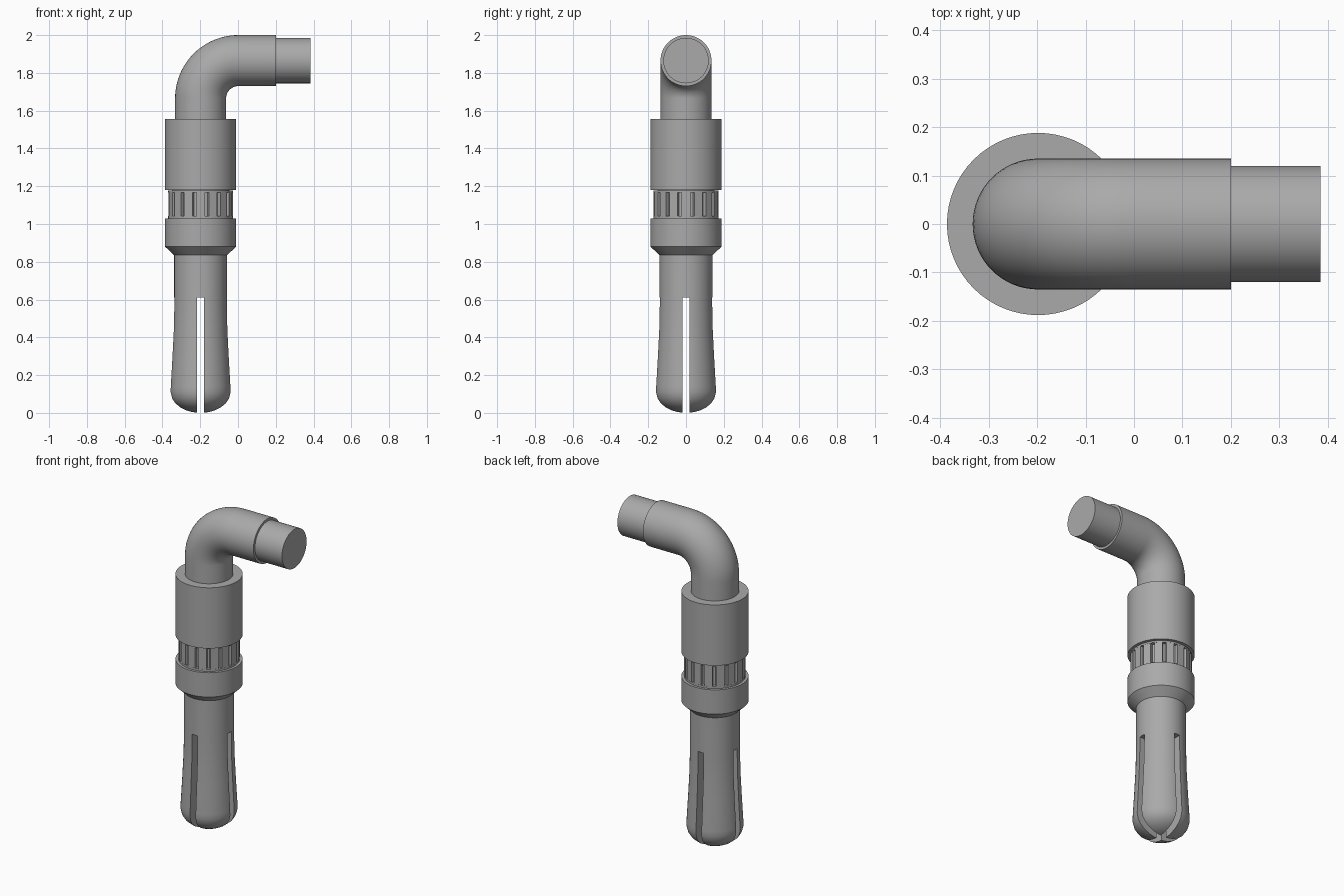
import bpy, bmesh, math
from mathutils import Matrix, Vector

if "Cube" in bpy.data.objects:
    bpy.data.objects.remove(bpy.data.objects["Cube"])

AX = -0.198    # x of the upright axis
SEG = 64

gray = bpy.data.materials.new("plain gray")
gray.use_nodes = True
gray.diffuse_color = (0.4, 0.4, 0.4, 1)
gray.node_tree.nodes["Principled BSDF"].inputs["Base Color"].default_value = (0.4, 0.4, 0.4, 1)


def finish(bm, name, smooth=True):
    bmesh.ops.recalc_face_normals(bm, faces=bm.faces)
    mesh = bpy.data.meshes.new(name)
    bm.to_mesh(mesh)
    bm.free()
    mesh.materials.append(gray)
    ob = bpy.data.objects.new(name, mesh)
    bpy.context.collection.objects.link(ob)
    if smooth:
        shade(ob)
    return ob


def shade(ob):
    bpy.ops.object.select_all(action="DESELECT")
    ob.select_set(True)
    bpy.context.view_layer.objects.active = ob
    bpy.ops.object.shade_smooth_by_angle(angle=math.radians(30))


def sweep(name, rings):
    """Closed solid through rings given as (centre, radius, tilt about y)."""
    bm = bmesh.new()
    loops = []
    for centre, radius, tilt in rings:
        turn = Matrix.Rotation(tilt, 3, "Y")
        loops.append([bm.verts.new(Vector(centre) + turn @ Vector(
            (radius * math.cos(a), radius * math.sin(a), 0)))
            for a in (math.tau * i / SEG for i in range(SEG))])
    for low, high in zip(loops, loops[1:]):
        for i in range(SEG):
            j = (i + 1) % SEG
            bm.faces.new((low[i], low[j], high[j], high[i]))
    bm.faces.new(loops[0])
    bm.faces.new(loops[-1])
    return finish(bm, name)


def lathe(name, profile):
    return sweep(name, [((AX, 0, z), r, 0) for r, z in profile])


# Flared pin with a rounded tip
pin = lathe("split_pin", [(0.02, 0), (0.05, 0.005), (0.08, 0.014), (0.11, 0.03),
                          (0.135, 0.051), (0.152, 0.077), (0.16, 0.11), (0.159, 0.14),
                          (0.15, 0.3), (0.143, 0.44), (0.14, 0.58), (0.14, 0.85)])

# Crossed slots dividing the pin into four prongs
for size in ((0.5, 0.038, 0.71), (0.038, 0.5, 0.71)):
    bm = bmesh.new()
    bmesh.ops.create_cube(bm, size=1, matrix=Matrix.Translation((AX, 0, 0.255))
                          @ Matrix.Diagonal((*size, 1)))
    cutter = finish(bm, "slot_cutter", False)
    cut = pin.modifiers.new("slot", "BOOLEAN")
    cut.operation, cut.solver, cut.object = "DIFFERENCE", "EXACT", cutter
    bpy.context.view_layer.objects.active = pin
    bpy.ops.object.modifier_apply(modifier=cut.name)
    bpy.data.objects.remove(cutter)
shade(pin)

# Collars
lathe("lower_collar", [(0.14, 0.835), (0.188, 0.88), (0.188, 1.03)])
lathe("upper_collar", [(0.188, 1.18), (0.188, 1.555)])

# Grooved ring between the collars
lathe("ring_core", [(0.152, 1.02), (0.152, 1.19)])
lathe("ring_lower_rim", [(0.172, 1.028), (0.172, 1.042)])
lathe("ring_upper_rim", [(0.172, 1.168), (0.172, 1.178)])
TEETH = 16
bm = bmesh.new()
for k in range(TEETH):
    bmesh.ops.create_cube(bm, size=1, matrix=Matrix.Translation((AX, 0, 1.105))
                          @ Matrix.Rotation(math.tau * k / TEETH, 4, "Z")
                          @ Matrix.Translation((0.155, 0, 0))
                          @ Matrix.Diagonal((0.032, 0.046, 0.13, 1)))
finish(bm, "ring_ribs", False)

# Elbow tube and its stepped end
BEND, TOP = 0.2, 1.865
elbow = [((AX, 0, 1.54), 0.135, 0)]
for k in range(25):
    a = math.pi / 2 * k / 24
    elbow.append(((AX + BEND * (1 - math.cos(a)), 0, TOP - BEND + BEND * math.sin(a)), 0.135, a))
elbow.append(((0.2, 0, TOP), 0.135, math.pi / 2))
sweep("elbow_tube", elbow)
sweep("tube_end", [((x, 0, TOP), 0.12, math.pi / 2) for x in (0.19, 0.385)])
